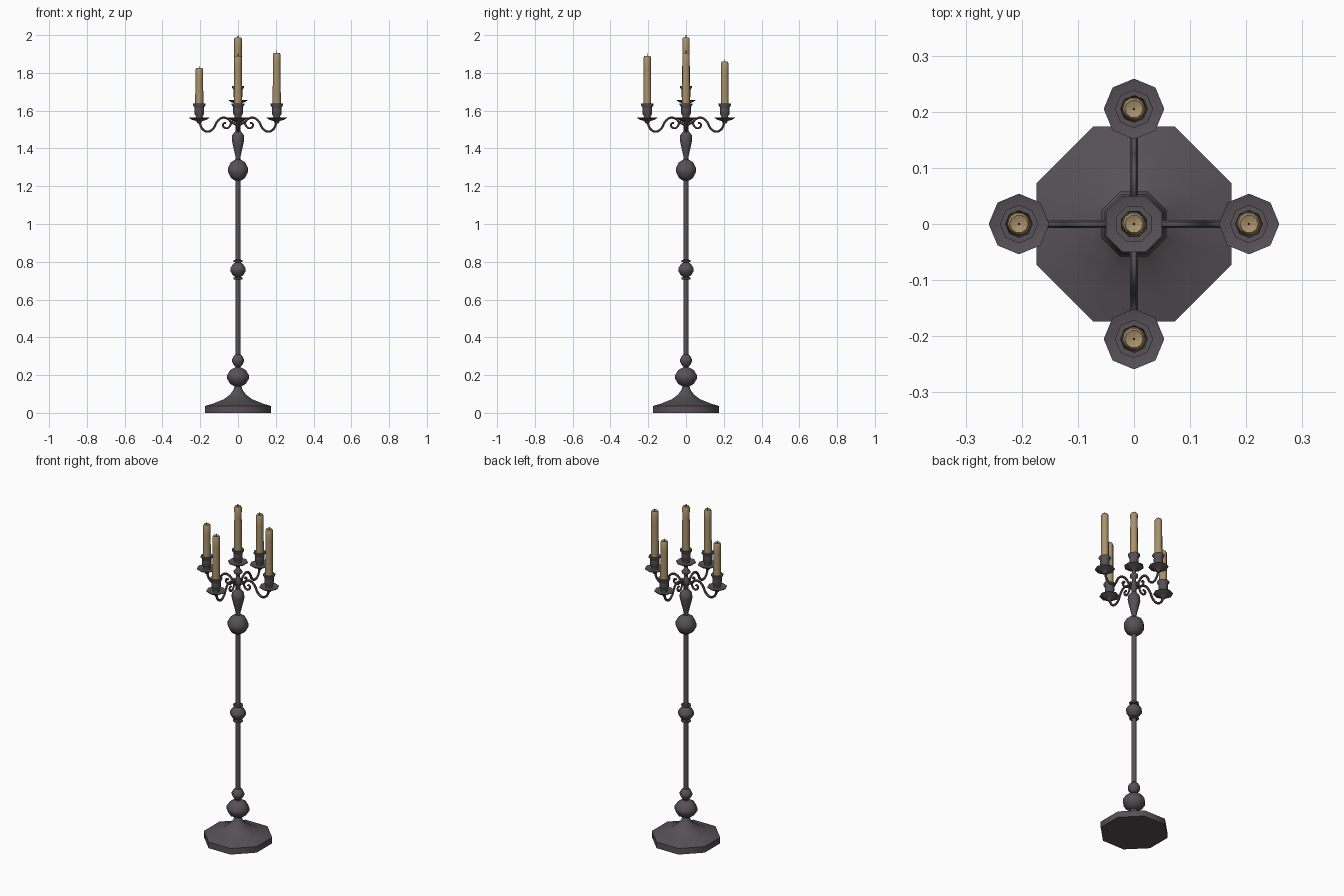
import bpy, bmesh, math
from mathutils import Matrix

cube = bpy.data.objects.get("Cube")
if cube:
    bpy.data.objects.remove(cube, do_unlink=True)


def material(name, colour):
    m = bpy.data.materials.new(name)
    m.use_nodes = True
    m.diffuse_color = (*colour, 1)
    m.node_tree.nodes["Principled BSDF"].inputs["Base Color"].default_value = (*colour, 1)
    return m


iron = material("dark iron", (0.095, 0.082, 0.09))
wax = material("old wax", (0.40, 0.29, 0.15))
soot = material("burnt wick", (0.02, 0.018, 0.016))


def finish(obj, mat, angle=50):
    obj.data.materials.append(mat)
    bpy.ops.object.select_all(action="DESELECT")
    obj.select_set(True)
    bpy.context.view_layer.objects.active = obj
    bpy.ops.object.shade_smooth_by_angle(angle=math.radians(angle))
    return obj


def lathe(name, profile, mat, at=(0, 0, 0), sides=8, flats=False):
    """Turn (radius, height) pairs around z; flats puts flat sides on the axes."""
    phase = math.pi / sides if flats else 0
    grow = 1 / math.cos(math.pi / sides) if flats else 1
    bm = bmesh.new()
    rings = []
    for r, z in profile:
        rings.append([bm.verts.new((r * grow * math.cos(phase + math.tau * i / sides),
                                    r * grow * math.sin(phase + math.tau * i / sides), z))
                      for i in range(sides)])
    for low, high in zip(rings, rings[1:]):
        for i in range(sides):
            j = (i + 1) % sides
            bm.faces.new((low[i], low[j], high[j], high[i]))
    bm.faces.new(rings[0][::-1])
    bm.faces.new(rings[-1])
    mesh = bpy.data.meshes.new(name)
    bm.to_mesh(mesh)
    bm.free()
    obj = bpy.data.objects.new(name, mesh)
    obj.location = at
    bpy.context.collection.objects.link(obj)
    return finish(obj, mat)


def rod(name, points, radius, mat, turn):
    """Sweep a round bar along (distance, height) points, turned around z."""
    curve = bpy.data.curves.new(name, "CURVE")
    curve.dimensions = "3D"
    curve.bevel_depth = radius
    curve.bevel_resolution = 1
    curve.resolution_u = 3
    curve.use_fill_caps = True
    spline = curve.splines.new("BEZIER")
    spline.bezier_points.add(len(points) - 1)
    for p, (x, z) in zip(spline.bezier_points, points):
        p.co = (x, 0, z)
        p.handle_left_type = p.handle_right_type = "AUTO"
    obj = bpy.data.objects.new(name, curve)
    bpy.context.collection.objects.link(obj)
    bpy.ops.object.select_all(action="DESELECT")
    obj.select_set(True)
    bpy.context.view_layer.objects.active = obj
    bpy.ops.object.convert(target="MESH")
    obj = bpy.context.object
    obj.data.transform(Matrix.Rotation(turn, 4, "Z"))
    finish(obj, mat)


def ball(radius, middle, half, neck):
    """Profile of a bead with narrow ends."""
    return [(neck, middle - half), (radius * 0.72, middle - half * 0.72),
            (radius, middle - half * 0.18), (radius, middle + half * 0.18),
            (radius * 0.72, middle + half * 0.72), (neck, middle + half)]


def ring(radius, z, neck):
    return [(neck, z - 0.007), (radius, z - 0.004), (radius, z + 0.004), (neck, z + 0.007)]


# Foot and stem
lathe("foot", [(0.174, 0), (0.174, 0.036), (0.125, 0.052), (0.075, 0.072),
               (0.042, 0.097), (0.024, 0.122), (0.018, 0.142)], iron, flats=True)
lathe("foot_knob", ball(0.058, 0.19, 0.05, 0.018), iron, flats=True)
lathe("foot_bead", ball(0.032, 0.277, 0.032, 0.015), iron, flats=True)
lathe("stem", [(0.014, 0.23), (0.014, 1.24)], iron, flats=True)
lathe("middle_knob", ring(0.025, 0.712, 0.014) + ball(0.041, 0.758, 0.036, 0.018)
      + ring(0.025, 0.804, 0.014), iron, flats=True)
lathe("upper_knob", ball(0.053, 1.285, 0.056, 0.016), iron, flats=True)
lathe("vase", [(0.012, 1.33), (0.014, 1.36), (0.024, 1.405), (0.033, 1.445),
               (0.031, 1.47), (0.018, 1.487), (0.012, 1.497)], iron, flats=True)
lathe("arm_hub", [(0.012, 1.49), (0.012, 1.515), (0.021, 1.525), (0.021, 1.55),
                  (0.011, 1.562), (0.011, 1.58), (0.022, 1.592), (0.022, 1.602),
                  (0.011, 1.615), (0.011, 1.65)], iron, flats=True)

# Holder profile, measured from its tray
HOLDER = [(0.009, -0.025), (0.016, -0.012), (0.038, -0.005), (0.054, 0.004), (0.054, 0.007),
          (0.036, 0.002), (0.02, 0.004), (0.018, 0.014), (0.025, 0.024), (0.026, 0.052),
          (0.025, 0.06), (0.034, 0.073), (0.034, 0.08), (0.024, 0.08), (0.022, 0.066)]


def candle_set(side, x, y, tray, top, flats=False):
    scale = 0.93 if flats else 1
    lathe(side + "_holder", [(r * scale, z) for r, z in HOLDER], iron, (x, y, tray), flats=flats)
    lathe(side + "_candle", [(0.022, tray + 0.06), (0.0215, tray + 0.12), (0.02, top - 0.06),
                             (0.0205, top - 0.008), (0.016, top), (0.006, top - 0.004)],
          wax, (x, y, 0), sides=10)
    lathe(side + "_wick", [(0.002, top - 0.008), (0.0015, top + 0.012)], soot, (x, y, 0), sides=5)


# Branches, each with a scroll, a holder and a candle of its own height
ARM = [(0.012, 1.53), (0.032, 1.536), (0.056, 1.558), (0.085, 1.562), (0.112, 1.54),
       (0.13, 1.506), (0.16, 1.489), (0.19, 1.505), (0.204, 1.545)]
SCROLL = [(0.014, 1.55), (0.032, 1.542), (0.042, 1.52), (0.058, 1.507), (0.076, 1.514),
          (0.077, 1.532), (0.064, 1.534)]
tops = {"left": 1.906, "back": 1.86, "right": 1.825, "front": 1.89}
for i, (side, top) in enumerate(tops.items()):
    turn = i * math.pi / 2
    rod(side + "_arm", ARM, 0.0068, iron, turn)
    rod(side + "_scroll", SCROLL, 0.006, iron, turn)
    candle_set(side, 0.205 * math.cos(turn), 0.205 * math.sin(turn), 1.557, top)

# Centre light
candle_set("centre", 0, 0, 1.65, 1.988, flats=True)
